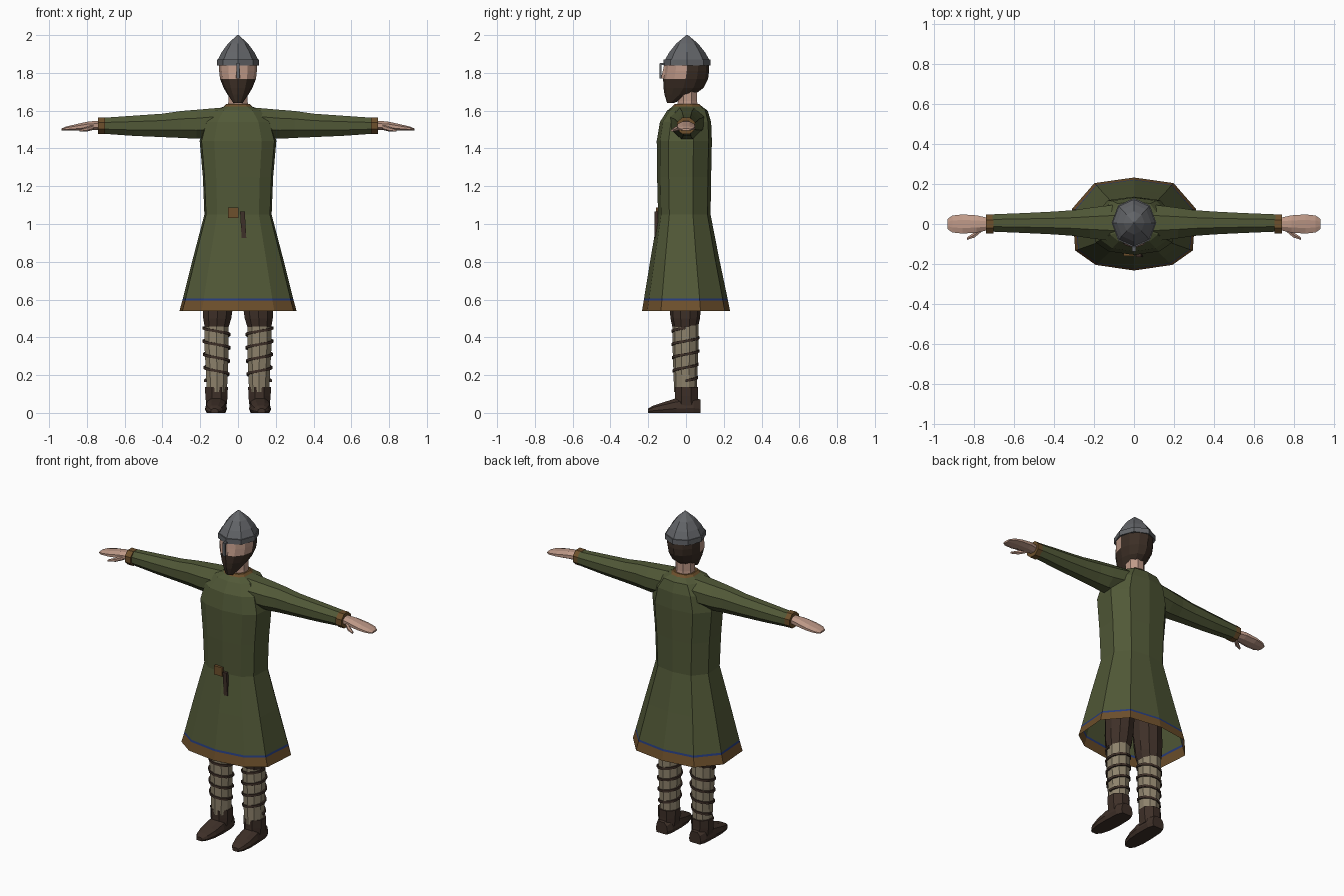
import bpy, bmesh, math
from mathutils import Vector


def material(name, rgb):
    m = bpy.data.materials.new(name)
    m.diffuse_color = (*rgb, 1)
    return m


GREEN = material("green wool", (0.082, 0.098, 0.038))
TRIM = material("tan trim", (0.155, 0.08, 0.025))
BLUE = material("blue stitching", (0.02, 0.045, 0.2))
SKIN = material("skin", (0.52, 0.32, 0.245))
HAIR = material("dark hair", (0.045, 0.028, 0.019))
LEATHER = material("dark leather", (0.048, 0.029, 0.021))
LINEN = material("linen wraps", (0.27, 0.225, 0.15))
STEEL = material("steel", (0.125, 0.13, 0.14))


def loft(name, rings, mats, rule=None, caps=(True, True), mirror=False, closed=True):
    """Skin a list of equal rings; rule(face centre) picks the material slot."""
    bm = bmesh.new()
    vs = [[bm.verts.new(p) for p in r] for r in rings]
    n = len(rings[0])
    for a, b in zip(vs, vs[1:]):
        for i in range(n):
            j = (i + 1) % n
            bm.faces.new((a[i], a[j], b[j], b[i]))
    if caps[0]:
        bm.faces.new(vs[0][::-1])
    if caps[1]:
        bm.faces.new(vs[-1])
    bmesh.ops.recalc_face_normals(bm, faces=bm.faces)
    if rule:
        for f in bm.faces:
            f.material_index = rule(f.calc_center_median())
    me = bpy.data.meshes.new(name)
    bm.to_mesh(me)
    bm.free()
    for m in mats:
        me.materials.append(m)
    ob = bpy.data.objects.new(name, me)
    bpy.context.collection.objects.link(ob)
    if mirror:
        ob.modifiers.new("mirror", 'MIRROR').use_mirror_merge = False
    return ob


def oval(axis, pos, c, r, n=8, off=0.5):
    """Elliptical ring across an axis; c and r are for the two other axes in order."""
    out = []
    for i in range(n):
        t = math.tau * (i + off) / n
        p = [c[0] + r[0] * math.cos(t), c[1] + r[1] * math.sin(t)]
        p.insert(axis, pos)
        out.append(Vector(p))
    return out


def box(name, lo, hi, mat, lean=0):
    """Box with an optional sideways lean at the bottom."""
    ring = lambda z, s: [(x + s, y, z) for x, y in
                         ((lo[0], lo[1]), (hi[0], lo[1]), (hi[0], hi[1]), (lo[0], hi[1]))]
    return loft(name, [ring(lo[2], lean), ring(hi[2], 0)], [mat])


# Tunic: ten-sided rings, boxy front, with trim bands at hem and collar
half = [(0, -1), (0.62, -0.88), (0.95, -0.57), (1, 0.33), (0.64, 0.88), (0, 1)]
outline = half + [(-x, y) for x, y in half[-2:0:-1]]


def tunic_ring(z, rx, yf, yb):
    mid, h = (yf + yb) / 2, (yb - yf) / 2
    return [(x * rx, mid + y * h, z) for x, y in outline]


tunic = [(0.54, 0.31, -0.233, 0.233), (0.594, 0.295, -0.224, 0.222),
         (0.606, 0.292, -0.222, 0.22), (0.82, 0.238, -0.187, 0.175),
         (1.05, 0.178, -0.148, 0.13), (1.25, 0.186, -0.153, 0.133),
         (1.44, 0.203, -0.155, 0.137), (1.54, 0.175, -0.138, 0.133),
         (1.60, 0.125, -0.1, 0.115), (1.622, 0.075, -0.072, 0.085),
         (1.635, 0.062, -0.06, 0.07)]


def tunic_colour(c):
    if c.z < 0.594 or c.z > 1.622:
        return 1
    return 2 if c.z < 0.606 else 0


loft("tunic", [tunic_ring(*t) for t in tunic], [GREEN, TRIM, BLUE], tunic_colour, (False, True))

# Sleeves and cuffs
sleeve = [(0.09, 1.538, 0.10, 0.084), (0.22, 1.528, 0.083, 0.083), (0.30, 1.527, 0.07, 0.077),
          (0.40, 1.522, 0.062, 0.067), (0.55, 1.52, 0.054, 0.058), (0.71, 1.52, 0.047, 0.046)]
loft("sleeves", [oval(0, x, (0.005, z), (ry, rz)) for x, z, ry, rz in sleeve], [GREEN], mirror=True)
loft("cuffs", [oval(0, x, (0, 1.52), (0.052, 0.048)) for x in (0.703, 0.742)], [TRIM], mirror=True)

# Hands and thumbs
hand = [(0.735, 1.522, 0.034, 0.026), (0.79, 1.52, 0.047, 0.025), (0.86, 1.511, 0.052, 0.018),
        (0.91, 1.505, 0.046, 0.012), (0.934, 1.5, 0.028, 0.006)]
loft("hands", [oval(0, x, (0, z), (ry, rz)) for x, z, ry, rz in hand], [SKIN], mirror=True)
thumb = [(0.765, -0.025, 1.513, 0.017), (0.80, -0.055, 1.502, 0.015), (0.838, -0.074, 1.495, 0.007)]
loft("thumbs", [oval(0, x, (y, z), (r, r * 0.85), 6) for x, y, z, r in thumb], [SKIN], mirror=True)

# Neck
loft("neck", [oval(2, z, (0, 0.008), (r, r)) for z, r in ((1.59, 0.062), (1.65, 0.055), (1.76, 0.055))],
     [SKIN])

# Head: bearded below, hair behind, skin at the front
head = [(1.64, 0.024, -0.1, -0.066), (1.685, 0.055, -0.114, 0.045), (1.72, 0.076, -0.119, 0.092),
        (1.768, 0.095, -0.121, 0.117), (1.81, 0.1, -0.114, 0.122), (1.855, 0.1, -0.108, 0.12)]
loft("head", [oval(2, z, (0, (f + b) / 2), (rx, (b - f) / 2), 12, 0) for z, rx, f, b in head],
     [HAIR, SKIN], lambda c: int(1.768 < c.z < 1.85 and c.y < -0.005))
nose = [(1.77, 0.017, 0.024), (1.79, 0.015, 0.02), (1.84, 0.008, 0.008)]
loft("nose", [oval(2, z, (0, -0.108), (rx, ry), 4, 0) for z, rx, ry in nose], [SKIN])

# Helmet: eight-sided cone with brim band and nose guard
helmet = [(1.868, 0.108, 0.118), (1.91, 0.086, 0.094), (1.955, 0.053, 0.058), (2.0, 0.004, 0.004)]
loft("helmet", [oval(2, z, (0, 0.006), (a, b), 8, 0) for z, a, b in helmet], [STEEL])
loft("helmet_brim", [oval(2, z, (0, 0.006), (0.112, 0.124), 8, 0) for z in (1.84, 1.87)], [STEEL])
box("nose_guard", (-0.009, -0.139, 1.77), (0.009, -0.131, 1.85), STEEL)
box("nose_guard_mount", (-0.009, -0.137, 1.842), (0.009, -0.11, 1.852), STEEL)

# Belt buckle and hanging strap
box("buckle", (-0.053, -0.16, 1.033), (0.003, -0.14, 1.087), TRIM)
box("belt_strap", (0.011, -0.166, 0.925), (0.036, -0.148, 1.065), LEATHER, 0.008)

# Trousers
trouser = [(0.455, 0.113, 0.067, 0.068), (0.50, 0.11, 0.078, 0.078),
           (0.56, 0.106, 0.083, 0.083), (0.92, 0.085, 0.084, 0.1)]
loft("trousers", [oval(2, z, (x, -0.004), (rx, ry), 10) for z, x, rx, ry in trouser],
     [LEATHER], mirror=True)

# Wrapped lower legs
shin = [(0.11, 0.112, 0.056, 0.06), (0.20, 0.112, 0.06, 0.063),
        (0.34, 0.113, 0.067, 0.068), (0.475, 0.113, 0.067, 0.07)]
loft("lower_legs", [oval(2, z, (x, -0.003), (rx, ry), 10) for z, x, rx, ry in shin],
     [LINEN], mirror=True)

# Spiral leg bindings
turns, steps = 4, 12
spiral = []
for i in range(turns * steps + 1):
    t = math.tau * i / steps
    z = 0.17 + 0.28 * i / (turns * steps)
    r = 0.059 + 0.009 * min(1, (z - 0.14) / 0.2)
    spiral.append([(0.113 + (r + d) * math.cos(t), -0.003 + (r + d) * math.sin(t), z + h)
                   for d, h in ((-0.006, -0.007), (0.006, -0.007), (0.006, 0.007), (-0.006, 0.007))])
loft("leg_bindings", spiral, [LEATHER], mirror=True)

# Shoes: ankle cuffs and low pointed feet
loft("shoe_ankles", [oval(2, z, (0.114, 0.002), (rx, ry)) for z, rx, ry in
                     ((0.04, 0.058, 0.068), (0.09, 0.064, 0.066), (0.138, 0.065, 0.066))],
     [LEATHER], mirror=True)
foot = [(0.076, 0.114, 0.04, 0.07), (0.04, 0.115, 0.054, 0.085), (-0.05, 0.116, 0.058, 0.078),
        (-0.12, 0.119, 0.055, 0.056), (-0.175, 0.122, 0.041, 0.038), (-0.202, 0.124, 0.02, 0.022)]
section = ((-0.85, 0), (0.85, 0), (1, 0.3), (0.85, 0.75), (0.4, 1), (-0.4, 1), (-0.85, 0.75), (-1, 0.3))
loft("shoes", [[(x + w * u, y, h * v) for u, v in section] for y, x, w, h in foot],
     [LEATHER], mirror=True)
